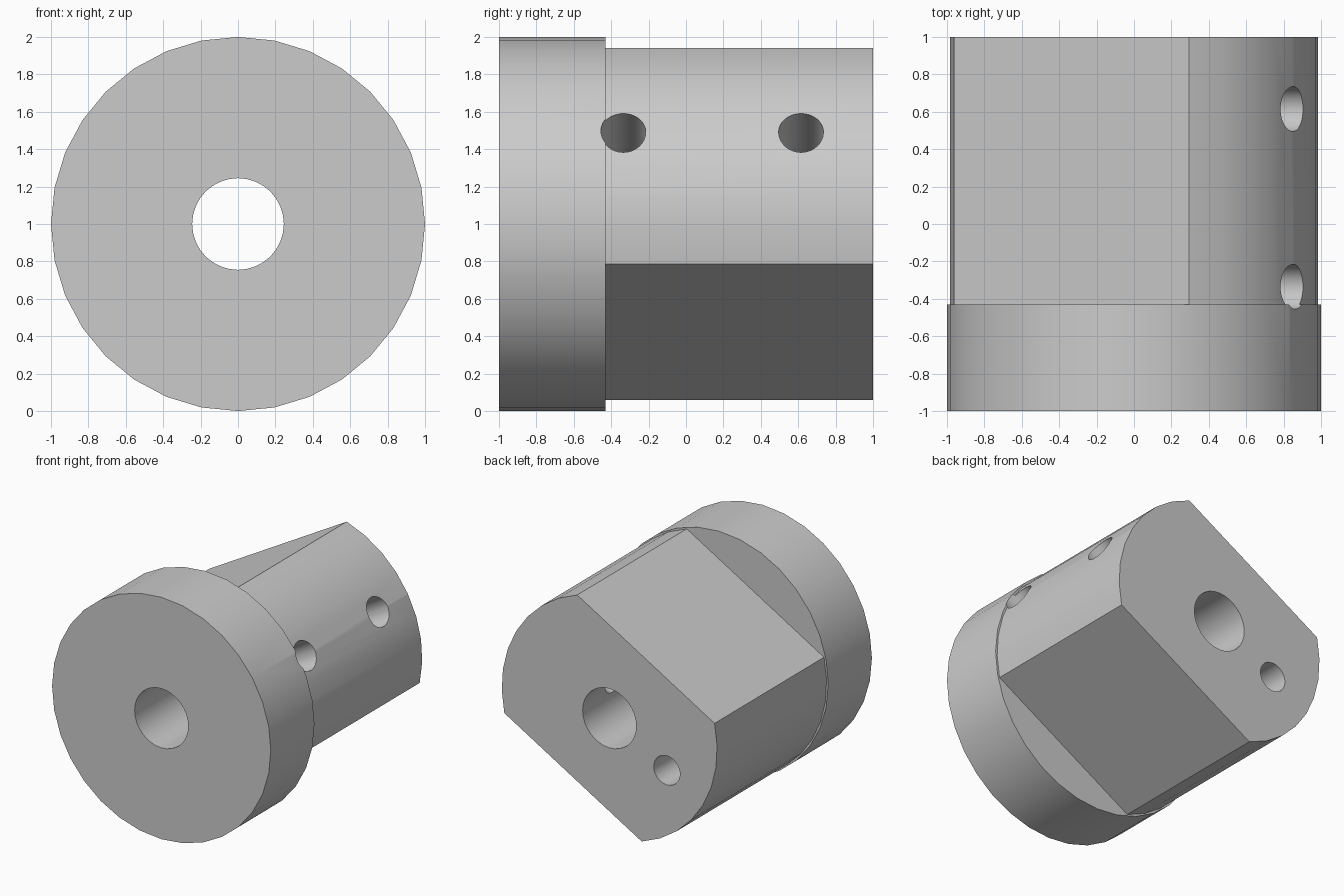
import bpy
import bmesh
from math import cos, sin, radians
from mathutils import Vector

cube = bpy.data.objects.get("Cube")
if cube:
    bpy.data.objects.remove(cube, do_unlink=True)

CENTRE = Vector((0, 0, 1))
SHAFT_R = 0.985
SHOULDER_Y = -0.43

grey = bpy.data.materials.new("plain grey")
grey.use_nodes = True
grey.diffuse_color = (0.6, 0.6, 0.6, 1)
grey.node_tree.nodes["Principled BSDF"].inputs["Base Color"].default_value = (0.6, 0.6, 0.6, 1)


def prism(name, outline, y0, y1):
    """Solid made by sweeping an x-z outline along y."""
    bm = bmesh.new()
    face = bm.faces.new([bm.verts.new((x, y0, z + CENTRE.z)) for x, z in outline])
    swept = bmesh.ops.extrude_face_region(bm, geom=[face])
    moved = [v for v in swept["geom"] if isinstance(v, bmesh.types.BMVert)]
    bmesh.ops.translate(bm, verts=moved, vec=(0, y1 - y0, 0))
    # Keep exactly one cap at each end
    caps = [f for f in bm.faces if all(abs(v.co.y - y0) < 1e-6 for v in f.verts)]
    if not caps:
        bmesh.ops.holes_fill(bm, edges=[e for e in bm.edges if e.is_boundary])
    bmesh.ops.recalc_face_normals(bm, faces=bm.faces)
    mesh = bpy.data.meshes.new(name)
    bm.to_mesh(mesh)
    bm.free()
    mesh.materials.append(grey)
    obj = bpy.data.objects.new(name, mesh)
    bpy.context.collection.objects.link(obj)
    return obj


def arc(radius, start, end, steps):
    angles = [radians(start + (end - start) * i / steps) for i in range(steps + 1)]
    return [(radius * cos(a), radius * sin(a)) for a in angles]


def drill(name, start, direction, length, radius):
    """Round cutter running from start along direction."""
    direction = Vector(direction).normalized()
    bpy.ops.mesh.primitive_cylinder_add(
        vertices=32, radius=radius, depth=length,
        location=Vector(start) + direction * length / 2,
        rotation=direction.to_track_quat('Z', 'Y').to_euler())
    obj = bpy.context.object
    obj.name = name
    obj.data.materials.append(grey)
    return obj


def combine(target, other, operation):
    mod = target.modifiers.new(operation.title(), 'BOOLEAN')
    mod.operation = operation
    mod.solver = 'EXACT'
    mod.object = other
    bpy.context.view_layer.objects.active = target
    bpy.ops.object.modifier_apply(modifier=mod.name)
    bpy.data.objects.remove(other, do_unlink=True)


# Round flange at the front
body = prism("flanged_shaft", arc(1, 0, 360, 32)[:-1], -1, SHOULDER_Y)

# Shaft with two parallel slanted flats between its round sides
sides = arc(SHAFT_R, -12.6, 72.6, 8) + arc(SHAFT_R, 167.4, 252.6, 8)
combine(body, prism("shaft", sides, SHOULDER_Y - 0.1, 1), 'UNION')

# Through bore, blind pin hole in the back, two set screw holes into the bore;
# the screw hole that nicks the flange is cut last
cutters = [
    drill("bore_cutter", (0, -1.2, 1), (0, 1, 0), 2.4, 0.245),
    drill("pin_hole_cutter", (-0.525, 0.4, 0.71), (0, 1, 0), 0.8, 0.12),
]
slant = Vector((cos(radians(30)), 0, sin(radians(30))))
for y in (0.615, -0.335):
    start = CENTRE + Vector((0, y, 0)) + slant * 0.05
    cutters.append(drill("screw_hole_cutter", start, slant, 1.2, 0.12))
for cutter in cutters:
    combine(body, cutter, 'DIFFERENCE')

# Smooth round walls with crisp edges
bpy.ops.object.select_all(action='DESELECT')
body.select_set(True)
bpy.context.view_layer.objects.active = body
bpy.ops.object.shade_smooth_by_angle(angle=radians(25))
